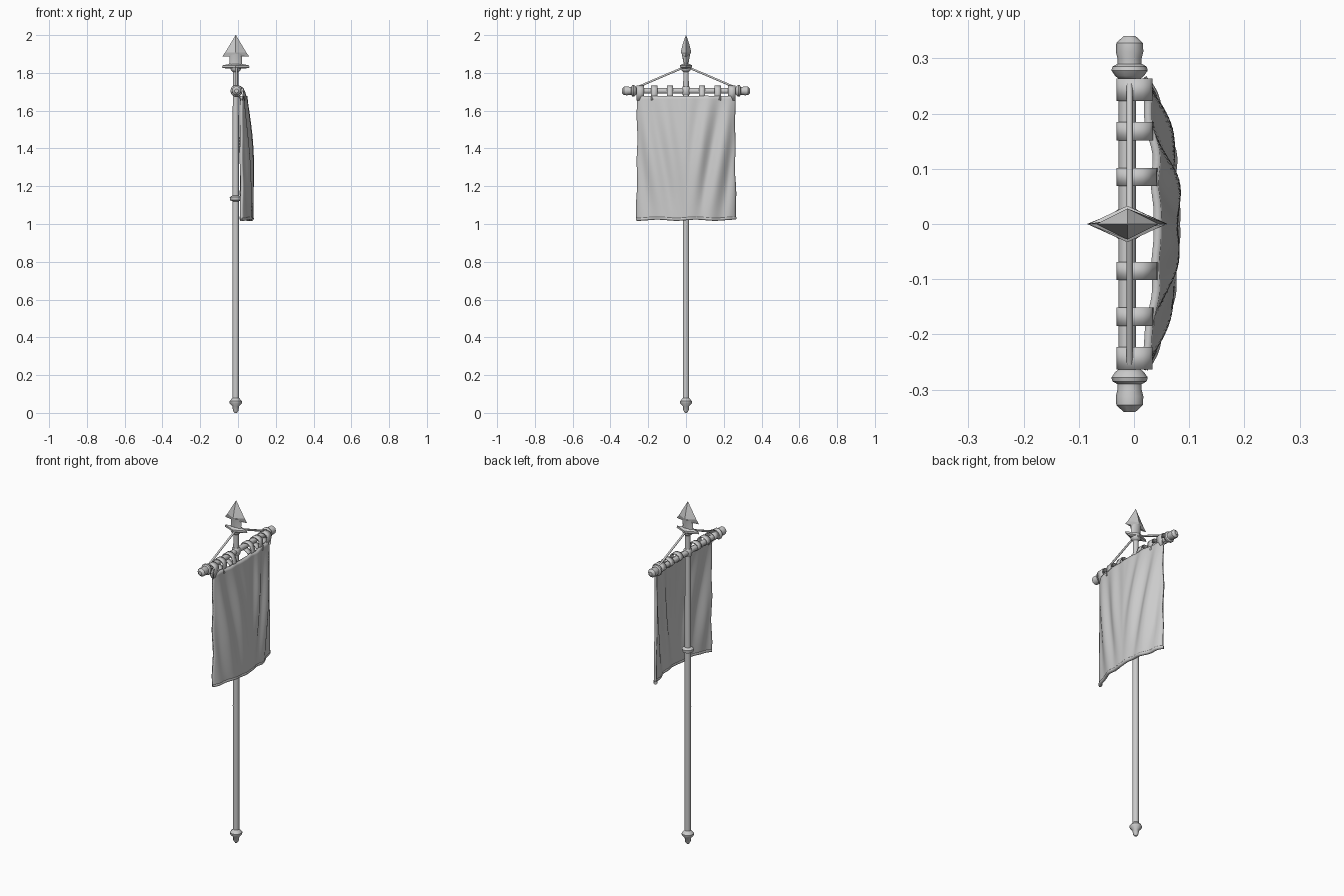
import bpy, bmesh, math
from mathutils import Vector

if "Cube" in bpy.data.objects:
    bpy.data.objects.remove(bpy.data.objects["Cube"])

PX = -0.012          # x of the pole axis
BAR_Z = 1.705

mat = bpy.data.materials.new("plain grey")
mat.diffuse_color = (0.6, 0.6, 0.6, 1)
mat.use_nodes = True
mat.node_tree.nodes["Principled BSDF"].inputs["Base Color"].default_value = mat.diffuse_color


def finish(name, bm, angle=40):
    bmesh.ops.recalc_face_normals(bm, faces=bm.faces)
    me = bpy.data.meshes.new(name)
    bm.to_mesh(me)
    bm.free()
    ob = bpy.data.objects.new(name, me)
    bpy.context.collection.objects.link(ob)
    me.materials.append(mat)
    bpy.ops.object.select_all(action='DESELECT')
    ob.select_set(True)
    bpy.context.view_layer.objects.active = ob
    bpy.ops.object.shade_smooth_by_angle(angle=math.radians(angle))
    return ob


def loft(name, sections, n, start, axis='Z', sign=1, angle=40):
    """Stack elliptical sections (position, radius a, radius b) along an axis."""
    bm = bmesh.new()
    rings = []
    for t, ra, rb in sections:
        ring = []
        for i in range(n):
            a = 2 * math.pi * i / n
            p, q = ra * math.cos(a), rb * math.sin(a)
            co = (p, q, t) if axis == 'Z' else (p, t * sign, q)
            ring.append(bm.verts.new(Vector(start) + Vector(co)))
        rings.append(ring)
    for r, s in zip(rings, rings[1:]):
        for i in range(n):
            bm.faces.new((r[i], r[(i + 1) % n], s[(i + 1) % n], s[i]))
    bm.faces.new(rings[0])
    bm.faces.new(rings[-1])
    return finish(name, bm, angle)


def round_profile(pts):
    return [(t, r, r) for t, r in pts]


# Pole with pointed foot
loft("pole", round_profile([(0.05, .017), (0.4, .017), (0.8, .018), (1.3, .017), (1.84, .015)]),
     10, (PX, 0, 0))
loft("pole_foot", round_profile([(0, .006), (.012, .015), (.035, .017), (.05, .032), (.062, .033),
                                 (.072, .024), (.08, .017)]), 10, (PX, 0, 0))
loft("pole_ring", round_profile([(1.12, .017), (1.126, .03), (1.142, .032), (1.152, .017)]),
     10, (PX, 0, 0))

# Spear point: flat diamond blade, neck and winged guard
loft("spear_blade", [(1.892, .02, .012), (1.886, .072, .012), (1.908, .056, .028),
                     (1.95, .031, .018), (2.0, .001, .001)], 4, (PX, 0, 0), angle=20)
loft("spear_neck", [(1.835, .037, .014), (1.855, .033, .014), (1.90, .034, .022)], 8, (PX, 0, 0))
loft("spear_guard", [(1.822, .045, .026), (1.828, .073, .03), (1.84, .07, .033),
                     (1.847, .035, .02)], 4, (PX, 0, 0), angle=20)
loft("guard_collar", round_profile([(1.805, .015), (1.812, .023), (1.82, .028), (1.838, .026),
                                    (1.848, .016)]), 10, (PX, 0, 0))

# Crossbar with knobs at both ends
loft("crossbar", [(-.29, .016, .016), (0, .016, .016), (.29, .016, .016)], 10, (PX, 0, BAR_Z), 'Y')
for s, side in ((-1, "front"), (1, "back")):
    loft("knob_" + side, round_profile([(.262, .018), (.268, .026), (.278, .033), (.285, .031),
                                        (.29, .022), (.3, .022), (.312, .025), (.328, .024),
                                        (.34, .011)]), 10, (PX + .004, 0, BAR_Z), 'Y', s)


def cloth_x(y, v):
    """Depth of the banner: arched over the pole with V-shaped folds."""
    u = y / .262
    arch = max(0, 1 - u * u) ** .75
    x = .012 + arch * (.030 + .031 * math.sin(min(1, v * 1.5) * math.pi / 2))
    f = abs(u) + .45 * v                       # folds lean toward the centre
    grow = math.sin(math.pi * min(.85, .1 + v * .8))
    amp = .012 if u > 0 else .008
    inner = min(1, abs(u) * 3) * min(1, (1.03 - abs(u)) * 5)
    x -= amp * grow * inner * math.cos((f - .7) * 2 * math.pi / .45)
    return x


def tab(name, y, w):
    """Cloth tab hung over the bar, both ends meeting the top of the banner."""
    end = cloth_x(y, 0)
    path = [(end + .004, 1.655), (max(.028, end), 1.69)]
    for i in range(9):
        a = math.pi * 1.25 * i / 8 + .1
        path.append((.001 + .030 * math.cos(a), BAR_Z + .001 + .023 * math.sin(a)))
    path += [(.0, 1.681), (end - .005, 1.655)]
    bm = bmesh.new()
    rows = [[bm.verts.new((x, y + d * w, z)) for d in (-1, 1)] for x, z in path]
    for r, q in zip(rows, rows[1:]):
        bm.faces.new((r[0], r[1], q[1], q[0]))
    ob = finish(name, bm, 50)
    m = ob.modifiers.new("thickness", 'SOLIDIFY')
    m.thickness = .006
    m.offset = 0


for y, w in [(.085, .016), (.168, .017), (.243, .020)]:
    for s, side in ((-1, "front"), (1, "back")):
        tab("tab_%s_%d" % (side, y * 1000), y * s, w)

# Banner cloth
NU, NV = 60, 40
bm = bmesh.new()
grid = []
for j in range(NV + 1):
    v = j / NV
    row = []
    for i in range(NU + 1):
        u = i / NU * 2 - 1
        y = .001 + u * (.257 + .002 * math.sin(v * 17 + u) * abs(u) + .004 * v ** 4)
        z = 1.678 - .655 * v + .003 * math.sin(u * 8) * v ** 6
        row.append(bm.verts.new((cloth_x(y, v), y, z)))
    grid.append(row)
for j in range(NV):
    for i in range(NU):
        bm.faces.new((grid[j][i], grid[j][i + 1], grid[j + 1][i + 1], grid[j + 1][i]))
cloth = finish("banner_cloth", bm, 60)
sol = cloth.modifiers.new("thickness", 'SOLIDIFY')
sol.thickness = .014
sol.offset = 0


def tube(name, pts, r):
    cu = bpy.data.curves.new(name, 'CURVE')
    cu.dimensions = '3D'
    cu.bevel_depth = r
    cu.bevel_resolution = 1
    cu.use_fill_caps = True
    sp = cu.splines.new('POLY')
    sp.points.add(len(pts) - 1)
    for p, c in zip(sp.points, pts):
        p.co = (*c, 1)
    cu.materials.append(mat)
    bpy.context.collection.objects.link(bpy.data.objects.new(name, cu))


# Rolled hem along the bottom
hem = []
for i in range(41):
    u = i / 20 - 1
    y = .001 + u * .26
    hem.append((cloth_x(y, .98), y, 1.029 + .003 * math.sin(u * 8)))
tube("bottom_hem", hem, .0105)

# Support ropes from guard to bar, and binding at the crossing
for s, side in ((-1, "front"), (1, "back")):
    tube("rope_" + side, [(PX + .004, s * .015, 1.828), (PX + .004, s * .13, 1.779),
                          (PX + .004, s * .252, 1.727)], .006)
loft("crossing_binding", round_profile([(1.683, .018), (1.69, .023), (1.72, .023), (1.727, .018)]),
     10, (PX, 0, 0))
